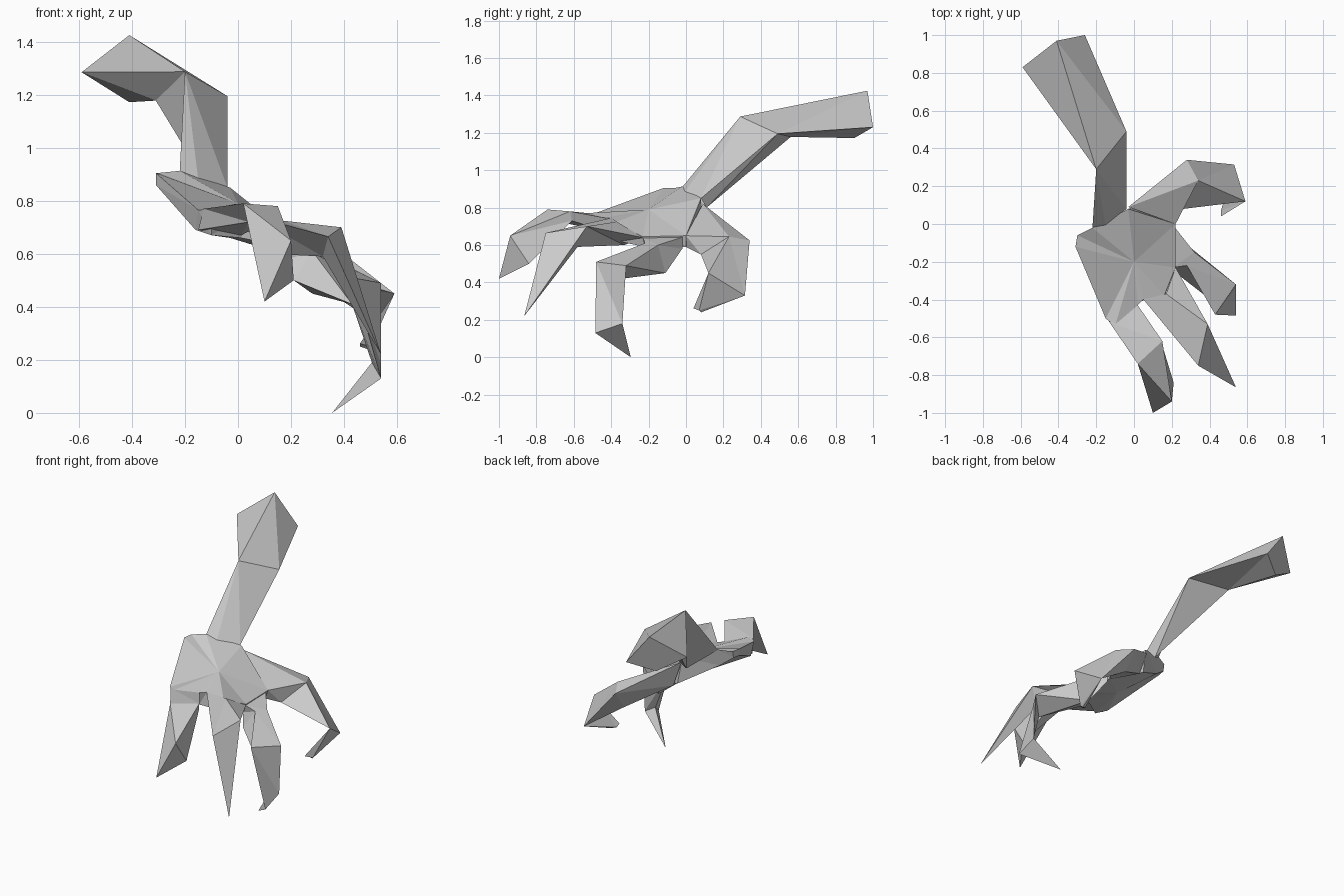
import bpy
import bmesh


def loft(name, rings):
    """Skin a chain of cross-sections from a buried open root to a closed end."""
    n = max(len(r) for r in rings)
    bm = bmesh.new()
    loops = []
    for r in rings:
        pts = r if len(r) == n else [r[0]] * n
        loops.append([bm.verts.new(p) for p in pts])
    for a, b in zip(loops, loops[1:]):
        for i in range(n):
            j = (i + 1) % n
            bm.faces.new((a[i], a[j], b[j], b[i]))
    if len(rings[-1]) > 1:
        bm.faces.new(loops[-1])
    bmesh.ops.remove_doubles(bm, verts=bm.verts, dist=0.001)
    bmesh.ops.triangulate(bm, faces=bm.faces)
    bmesh.ops.recalc_face_normals(bm, faces=bm.faces)
    me = bpy.data.meshes.new(name)
    bm.to_mesh(me)
    bm.free()
    ob = bpy.data.objects.new(name, me)
    bpy.context.collection.objects.link(ob)
    return ob


# Forearm: narrow wrist, bent middle, broad end
loft("forearm", [
    [(-.15, -.01, .88), (-.04, .08, .85), (-.08, .11, .80), (-.22, -.02, .91)],
    [(-.20, .29, 1.287), (-.04, .49, 1.195), (-.31, .56, 1.178), (-.20, .29, 1.287)],
    [(-.41, .97, 1.425), (-.26, 1.0, 1.23), (-.41, .90, 1.172), (-.59, .83, 1.285)],
])

# Palm: tilted slab fanned around a centre on the top and underside
loft("palm", [
    [(0, -.2, .79)],
    [(-.03, .08, .85), (.22, 0, .65), (.22, -.23, .645), (.16, -.38, .72),
     (.05, -.40, .745), (.02, -.43, .745), (-.10, -.54, .77), (-.15, -.50, .765),
     (-.31, -.12, .905), (-.30, -.06, .905), (-.22, -.02, .913)],
    [(.0, .09, .67), (.20, 0, .59), (.20, -.22, .59), (.17, -.36, .62),
     (.06, -.40, .65), (.01, -.42, .66), (-.10, -.50, .67), (-.16, -.45, .69),
     (-.31, -.12, .86), (-.30, -.07, .86), (-.22, -.04, .80)],
    [(-.03, -.2, .66)],
])

# Outer finger, bent at the knuckle with a blunt end
loft("outer_finger", [
    [(-.13, -.52, .77), (.02, -.43, .745), (.01, -.42, .67), (-.15, -.48, .69)],
    [(.02, -.74, .79), (.15, -.62, .78), (.14, -.61, .73), (.04, -.66, .72)],
    [(.10, -1.0, .42), (.20, -.94, .65), (.21, -.84, .50), (.21, -.84, .50)],
])

# Middle finger, ending in a long point
loft("middle_finger", [
    [(.05, -.40, .745), (.17, -.37, .725), (.22, -.23, .64), (.12, -.33, .60)],
    [(.34, -.75, .665), (.39, -.53, .70), (.39, -.53, .70), (.32, -.58, .59)],
    [(.54, -.865, .22)],
])

# Inner finger, curled down to a hooked tip
loft("inner_finger", [
    [(.21, -.01, .645), (.21, -.23, .64), (.19, -.22, .58), (.20, -.02, .58)],
    [(.32, -.15, .60), (.28, -.22, .61), (.21, -.25, .50), (.28, -.11, .45)],
    [(.54, -.32, .49), (.43, -.48, .51), (.43, -.42, .41), (.43, -.42, .41)],
    [(.54, -.34, .18), (.54, -.485, .13), (.505, -.40, .19), (.505, -.40, .19)],
    [(.355, -.295, 0)],
])

# Thumb: deep web at the root, hooked end
loft("thumb", [
    [(-.03, .09, .82), (.22, 0, .65), (.19, 0, .59), (.03, .09, .65)],
    [(.28, .34, .625), (.34, .23, .645), (.26, .08, .55), (.28, .25, .50)],
    [(.53, .315, .33), (.59, .12, .45), (.59, .12, .45), (.53, .315, .33)],
    [(.49, .08, .24), (.50, .07, .25), (.46, .04, .262), (.46, .07, .25)],
])
